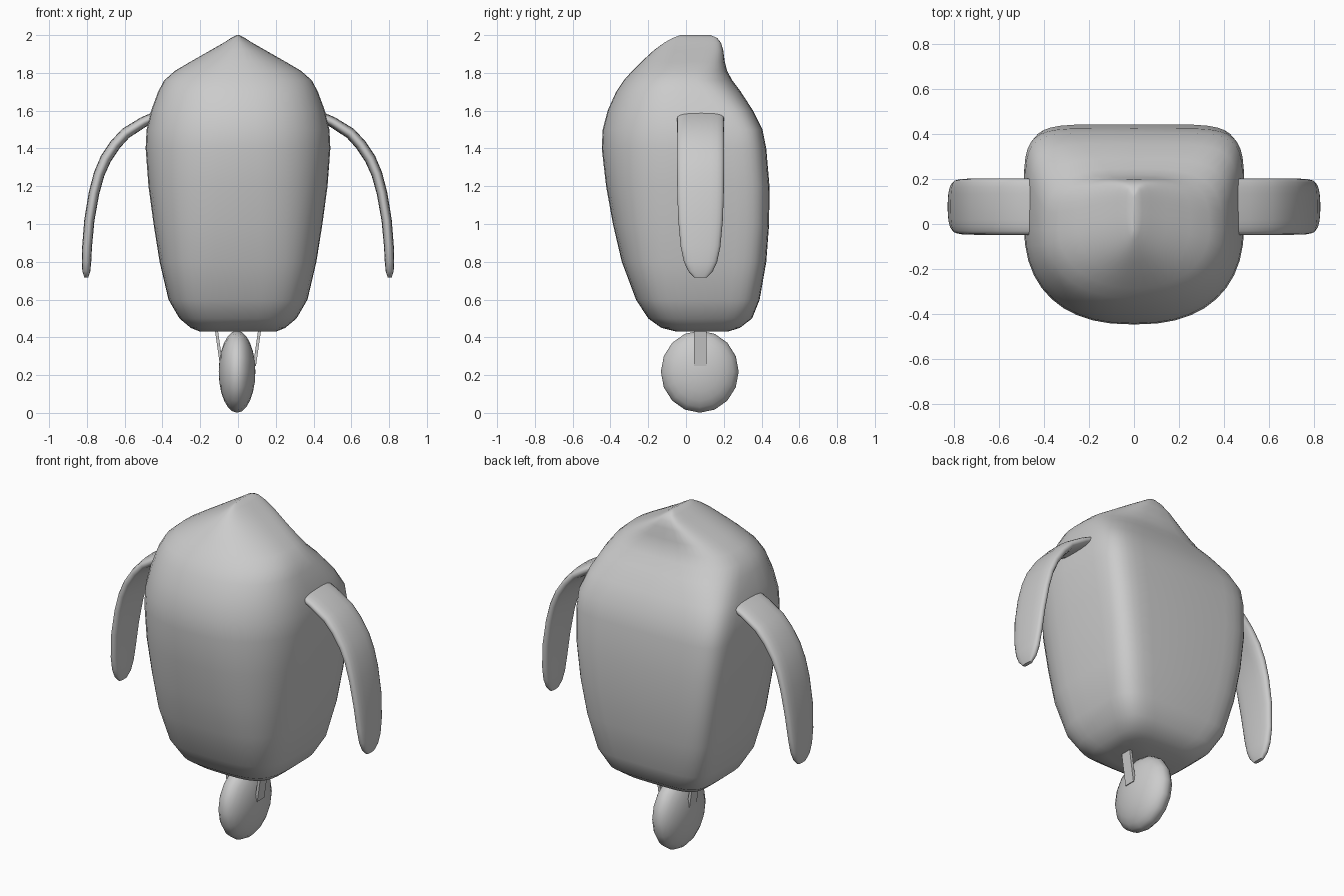
import bpy, bmesh, math
from mathutils import Vector, Matrix

if "Cube" in bpy.data.objects:
    bpy.data.objects.remove(bpy.data.objects["Cube"])


def make_object(name, bm, mirror=False):
    bmesh.ops.recalc_face_normals(bm, faces=bm.faces[:])
    mesh = bpy.data.meshes.new(name)
    bm.to_mesh(mesh)
    bm.free()
    obj = bpy.data.objects.new(name, mesh)
    bpy.context.collection.objects.link(obj)
    if mirror:
        obj.modifiers.new("mirror", 'MIRROR').use_axis[0] = True
    bpy.context.view_layer.objects.active = obj
    bpy.ops.object.select_all(action='DESELECT')
    obj.select_set(True)
    bpy.ops.object.shade_smooth_by_angle(angle=math.radians(50))
    return obj


def power(v, n):
    return math.copysign(abs(v) ** (2 / n), v)


def loft(rings):
    """Skin a list of equal-length closed rings and cap both ends."""
    bm = bmesh.new()
    loops = [[bm.verts.new(p) for p in ring] for ring in rings]
    n = len(loops[0])
    for a, b in zip(loops, loops[1:]):
        for i in range(n):
            j = (i + 1) % n
            bm.faces.new((a[i], a[j], b[j], b[i]))
    bm.faces.new(loops[0])
    bm.faces.new(loops[-1])
    return bm


# Body: height, half width, front y, back y, front and back squareness
sections = [
    (0.43, 0.20, -0.05, 0.22, 3.5, 4.5), (0.45, 0.25, -0.13, 0.285, 3.5, 4.5),
    (0.50, 0.31, -0.20, 0.35, 3.5, 5), (0.60, 0.368, -0.265, 0.39, 3.4, 5.5),
    (0.80, 0.415, -0.34, 0.425, 3.1, 6), (1.00, 0.447, -0.387, 0.44, 2.8, 6.5),
    (1.20, 0.474, -0.423, 0.442, 2.6, 6.5), (1.40, 0.489, -0.446, 0.425, 2.4, 6.5),
    (1.50, 0.484, -0.441, 0.405, 2.35, 6.5), (1.60, 0.46, -0.415, 0.355, 2.3, 5.5),
    (1.70, 0.423, -0.37, 0.29, 2.3, 4), (1.76, 0.391, -0.33, 0.245, 2.2, 3.2),
    (1.81, 0.335, -0.285, 0.218, 2.1, 3.2), (1.86, 0.25, -0.235, 0.205, 2.1, 3.5),
    (1.92, 0.145, -0.17, 0.197, 2.1, 4), (1.96, 0.075, -0.115, 0.185, 2.1, 4),
    (1.985, 0.036, -0.07, 0.165, 2.1, 4), (2.00, 0.006, -0.03, 0.13, 2.1, 4),
]
rings = []
for z, w, front, back, nf, nb in sections:
    mid = front + (back - front) * 0.52
    ring = []
    for i in range(40):
        t = 2 * math.pi * i / 40
        c, s = math.cos(t), math.sin(t)
        n, depth = (nb, back - mid) if s > 0 else (nf, mid - front)
        ring.append((w * power(c, n), mid + depth * power(s, n), z))
    rings.append(ring)
make_object("body", loft(rings))

# Arms: curved flat flippers; x, z, half thickness, half depth
path = [
    (0.44, 1.57, 0.024, 0.125), (0.50, 1.54, 0.028, 0.125),
    (0.595, 1.48, 0.030, 0.125), (0.65, 1.42, 0.030, 0.125),
    (0.70, 1.345, 0.030, 0.125), (0.735, 1.265, 0.029, 0.124),
    (0.762, 1.165, 0.028, 0.123), (0.787, 1.02, 0.027, 0.118),
    (0.799, 0.88, 0.026, 0.105), (0.802, 0.80, 0.025, 0.088),
    (0.803, 0.75, 0.021, 0.065), (0.803, 0.718, 0.011, 0.035),
]
rings = []
for k, (x, z, thick, depth) in enumerate(path):
    a, b = path[max(k - 1, 0)], path[min(k + 1, len(path) - 1)]
    d = Vector((b[0] - a[0], 0, b[1] - a[1])).normalized()
    normal = Vector((-d.z, 0, d.x))
    ring = []
    for i in range(20):
        t = 2 * math.pi * i / 20
        off = normal * thick * power(math.sin(t), 2.6)
        ring.append(Vector((x, 0.077 + depth * power(math.cos(t), 3.0), z)) + off)
    rings.append(ring)
make_object("arms", loft(rings), mirror=True)

# Wheel: flattened ball with its axle along x
bm = bmesh.new()
bmesh.ops.create_uvsphere(
    bm, u_segments=16, v_segments=12, radius=1,
    matrix=Matrix.Translation((-0.005, 0.073, 0.218))
    @ Matrix.Diagonal((0.097, 0.206, 0.217, 1))
    @ Matrix.Rotation(math.pi / 2, 4, 'Y'))
make_object("wheel", bm)

# Thin struts holding the wheel on both sides
rings = [[(x + dx, y, z) for dx, y in
          ((-0.008, 0.043), (0.008, 0.043), (0.008, 0.108), (-0.008, 0.108))]
         for x, z in ((0.087, 0.247), (0.119, 0.47))]
make_object("struts", loft(rings), mirror=True)
